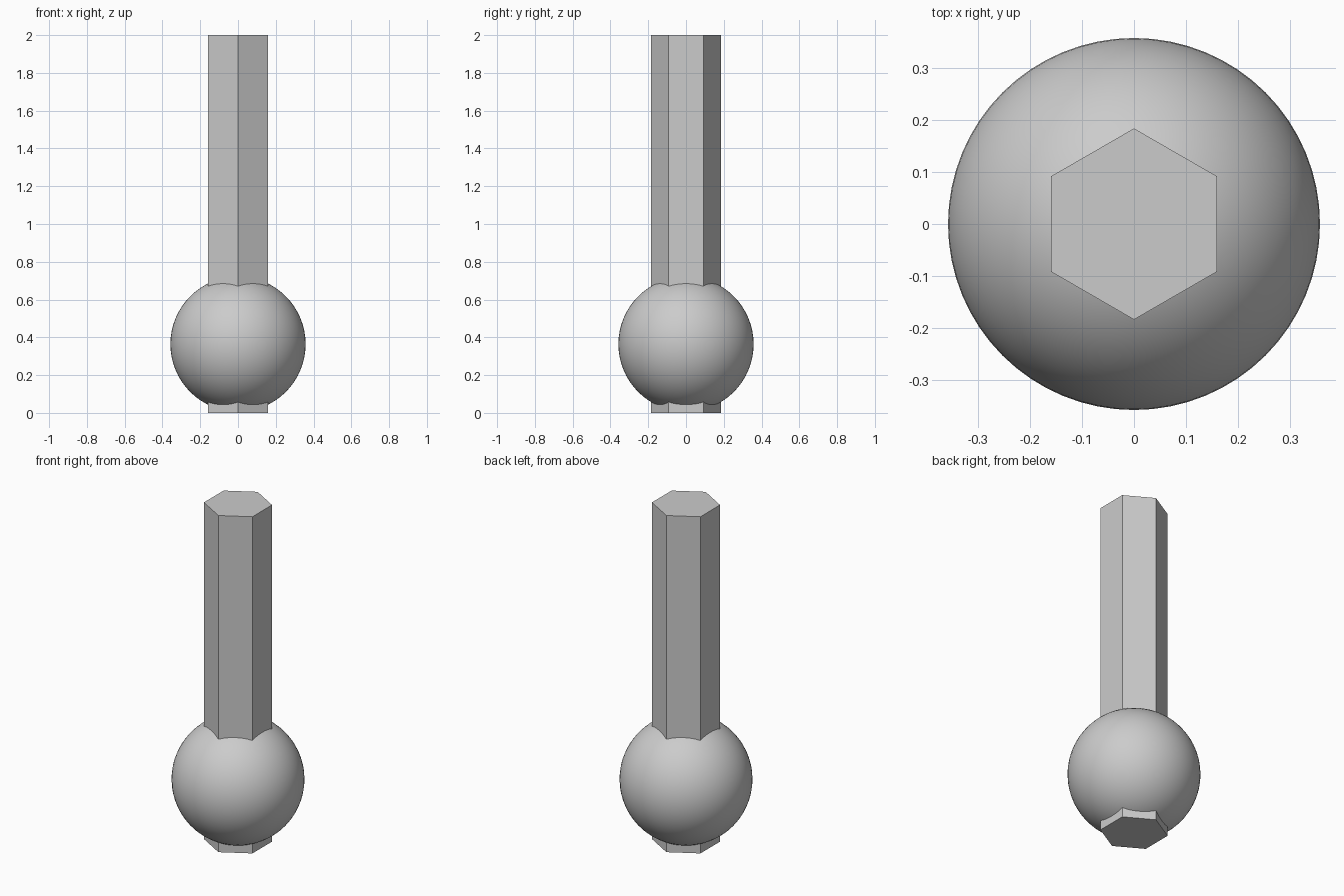
import bpy
import math

cube = bpy.data.objects.get("Cube")
if cube:
    bpy.data.objects.remove(cube, do_unlink=True)

# Single grey material
grey = bpy.data.materials.new("plain grey")
grey.use_nodes = True
colour = (0.6, 0.6, 0.6, 1)
grey.diffuse_color = colour
grey.node_tree.nodes["Principled BSDF"].inputs["Base Color"].default_value = colour


def finish(name):
    obj = bpy.context.object
    obj.name = name
    obj.data.materials.append(grey)
    return obj


# Hexagonal rod, corners pointing front and back
bpy.ops.mesh.primitive_cylinder_add(vertices=6, radius=0.184, depth=2, location=(0, 0, 1))
finish("hexagonal_rod")

# Smooth ball around the lower end of the rod
bpy.ops.mesh.primitive_uv_sphere_add(segments=64, ring_count=32, radius=0.358, location=(0, 0, 0.364))
finish("ball")
bpy.ops.object.shade_smooth_by_angle(angle=math.radians(30))
